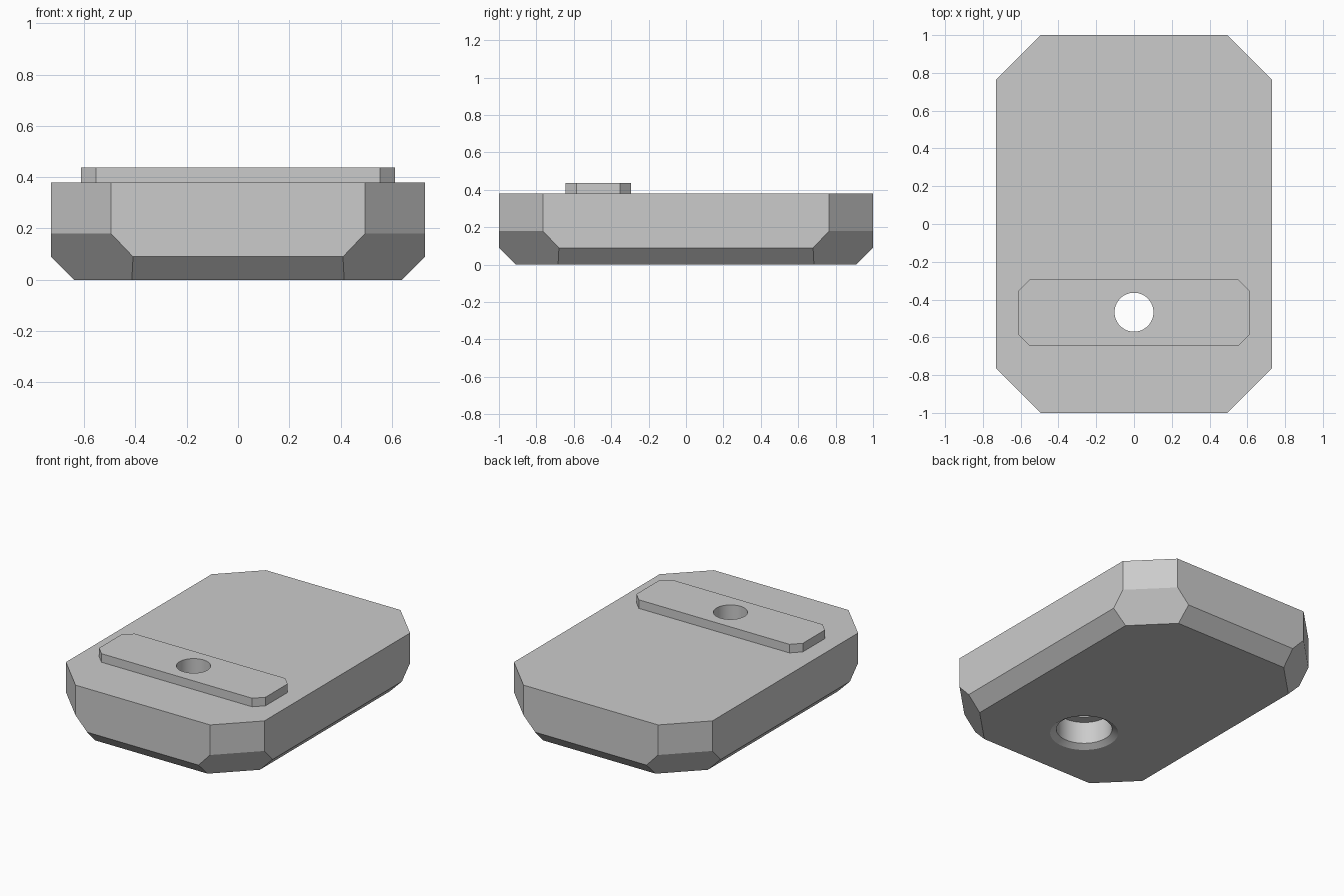
import bpy
import bmesh
from mathutils import Matrix, Vector

default = bpy.data.objects.get("Cube")
if default:
    bpy.data.objects.remove(default, do_unlink=True)

grey = bpy.data.materials.new("plain grey")
grey.use_nodes = True
GREY = (0.6, 0.6, 0.6, 1)
grey.diffuse_color = GREY
grey.node_tree.nodes["Principled BSDF"].inputs["Base Color"].default_value = GREY

HOLE_Y = -0.467
SIGNS = (-1, 1)


def finish(bm, name):
    bmesh.ops.recalc_face_normals(bm, faces=bm.faces)
    mesh = bpy.data.meshes.new(name)
    bm.to_mesh(mesh)
    bm.free()
    mesh.materials.append(grey)
    obj = bpy.data.objects.new(name, mesh)
    bpy.context.collection.objects.link(obj)
    return obj


def box(half_x, half_y, height):
    bm = bmesh.new()
    size = Matrix.Diagonal((2 * half_x, 2 * half_y, height, 1))
    bmesh.ops.create_cube(bm, size=1, matrix=Matrix.Translation((0, 0, height / 2)) @ size)
    return bm


def slice_off(bm, point, normal):
    """Cut away everything beyond a plane and cap the cut."""
    bmesh.ops.bisect_plane(bm, geom=bm.verts[:] + bm.edges[:] + bm.faces[:],
                           plane_co=Vector(point), plane_no=Vector(normal), clear_outer=True)
    bmesh.ops.holes_fill(bm, edges=[e for e in bm.edges if e.is_boundary], sides=0)


def slice_corners(bm, half_x, half_y, cut):
    for sx in SIGNS:
        for sy in SIGNS:
            slice_off(bm, (sx * (half_x - cut), sy * half_y, 0), (sx, sy, 0))


# Block with cut corners and a bevelled underside
BX, BY, BZ, CUT, BEVEL = 0.73, 1.0, 0.38, 0.235, 0.09
bm = box(BX, BY, BZ)
slice_corners(bm, BX, BY, CUT)
for s in SIGNS:
    slice_off(bm, (s * BX, 0, BEVEL), (s, 0, -1))
    slice_off(bm, (0, s * BY, BEVEL), (0, s, -1))
for sx in SIGNS:
    for sy in SIGNS:
        slice_off(bm, (sx * (BX - CUT), sy * BY, 2 * BEVEL), (sx, sy, -0.95))
body = finish(bm, "body")

# Raised locating bar on top
PX, PY, PZ = 0.612, 0.174, 0.057
bm = box(PX, PY, PZ)
slice_corners(bm, PX, PY, 0.058)
bmesh.ops.translate(bm, verts=bm.verts, vec=(0, HOLE_Y - 0.002, BZ))
bar = finish(bm, "locating_bar")

# Stepped bolt hole: flared mouth, wide bore, shelf, narrow bore
profile = [(0, -0.1), (0.205, -0.1), (0.205, 0), (0.168, 0.025),
           (0.168, 0.17), (0.103, 0.17), (0.103, 0.6), (0, 0.6)]
bm = bmesh.new()
verts = [bm.verts.new((r, 0, z)) for r, z in profile]
edges = [bm.edges.new(pair) for pair in zip(verts, verts[1:])]
bmesh.ops.spin(bm, geom=verts + edges, cent=(0, 0, 0), axis=(0, 0, 1),
               angle=6.283185, steps=64)
bmesh.ops.remove_doubles(bm, verts=bm.verts, dist=0.0005)
bmesh.ops.translate(bm, verts=bm.verts, vec=(0, HOLE_Y, 0))
cutter = finish(bm, "hole_cutter")
cutter.hide_render = True

# Drill both parts, then smooth only the round walls
for part in (body, bar):
    drill = part.modifiers.new("bolt_hole", "BOOLEAN")
    drill.operation = "DIFFERENCE"
    drill.solver = "EXACT"
    drill.object = cutter
    bpy.ops.object.select_all(action="DESELECT")
    part.select_set(True)
    bpy.context.view_layer.objects.active = part
    bpy.ops.object.modifier_apply(modifier=drill.name)
    bpy.ops.object.shade_smooth_by_angle(angle=0.35)
bpy.data.objects.remove(cutter, do_unlink=True)
